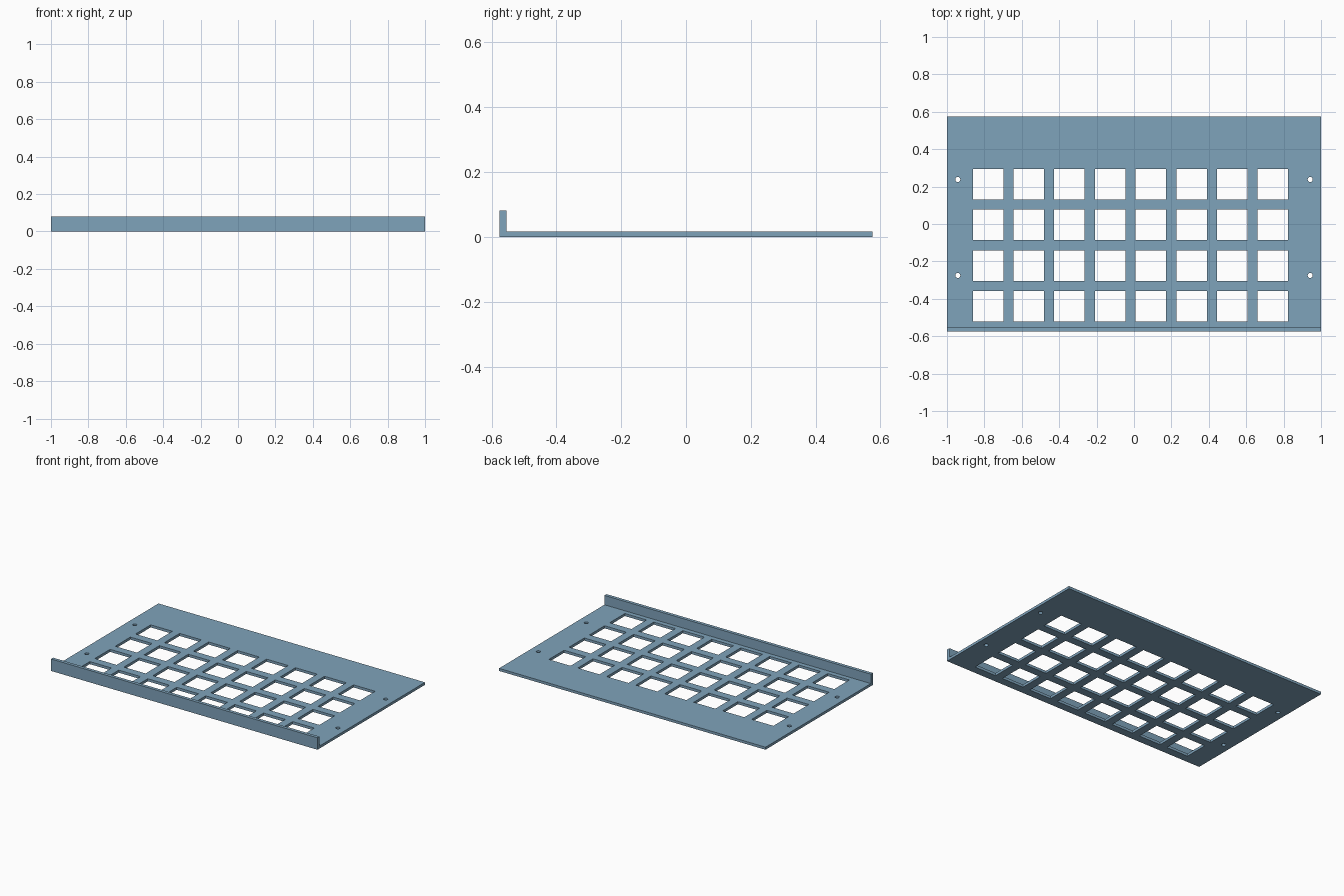
import bpy, bmesh
from mathutils import Matrix, Vector

if "Cube" in bpy.data.objects:
    bpy.data.objects.remove(bpy.data.objects["Cube"])

HALF_X, HALF_Y = 1.0, 0.576
PLATE_T, LIP_T, LIP_H = 0.0175, 0.0225, 0.081
CUT, PITCH = 0.163, 0.2175
FIRST_X, FIRST_Y = -0.78, -0.44


def make_object(name, bm):
    bmesh.ops.recalc_face_normals(bm, faces=bm.faces)
    mesh = bpy.data.meshes.new(name)
    bm.to_mesh(mesh)
    bm.free()
    obj = bpy.data.objects.new(name, mesh)
    bpy.context.collection.objects.link(obj)
    return obj


# Bent sheet: L-shaped side profile swept across the width
profile = [(-HALF_Y, 0), (HALF_Y, 0), (HALF_Y, PLATE_T),
           (-HALF_Y + LIP_T, PLATE_T), (-HALF_Y + LIP_T, LIP_H), (-HALF_Y, LIP_H)]
bm = bmesh.new()
face = bm.faces.new([bm.verts.new((-HALF_X, y, z)) for y, z in profile])
swept = bmesh.ops.extrude_face_region(bm, geom=[face])["geom"]
bmesh.ops.translate(bm, vec=(2 * HALF_X, 0, 0),
                    verts=[g for g in swept if isinstance(g, bmesh.types.BMVert)])
plate = make_object("switch_plate", bm)

# Cutter: 8 x 4 square openings and four round screw holes
bm = bmesh.new()
for col in range(8):
    for row in range(4):
        at = Vector((FIRST_X + col * PITCH, FIRST_Y + row * PITCH, 0))
        bmesh.ops.create_cube(bm, size=1, matrix=Matrix.Translation(at)
                              @ Matrix.Diagonal((CUT, CUT, 0.1, 1)))
for x in (-0.942, 0.942):
    for y in (-0.275, 0.238):
        bmesh.ops.create_cone(bm, cap_ends=True, segments=24, radius1=0.0135,
                              radius2=0.0135, depth=0.1,
                              matrix=Matrix.Translation((x, y, 0)))
cutter = make_object("opening_cutter", bm)
cutter.hide_render = True

# Cut the openings
mod = plate.modifiers.new("openings", "BOOLEAN")
mod.operation = "DIFFERENCE"
mod.solver = "EXACT"
mod.object = cutter
bpy.context.view_layer.objects.active = plate
plate.select_set(True)
bpy.ops.object.modifier_apply(modifier=mod.name)
bpy.data.objects.remove(cutter)
bpy.ops.object.shade_smooth_by_angle()

# Blue-grey sheet colour
mat = bpy.data.materials.new("blue_grey")
mat.diffuse_color = (0.212, 0.366, 0.497, 1)
mat.use_nodes = True
mat.node_tree.nodes["Principled BSDF"].inputs["Base Color"].default_value = mat.diffuse_color
plate.data.materials.clear()
plate.data.materials.append(mat)
